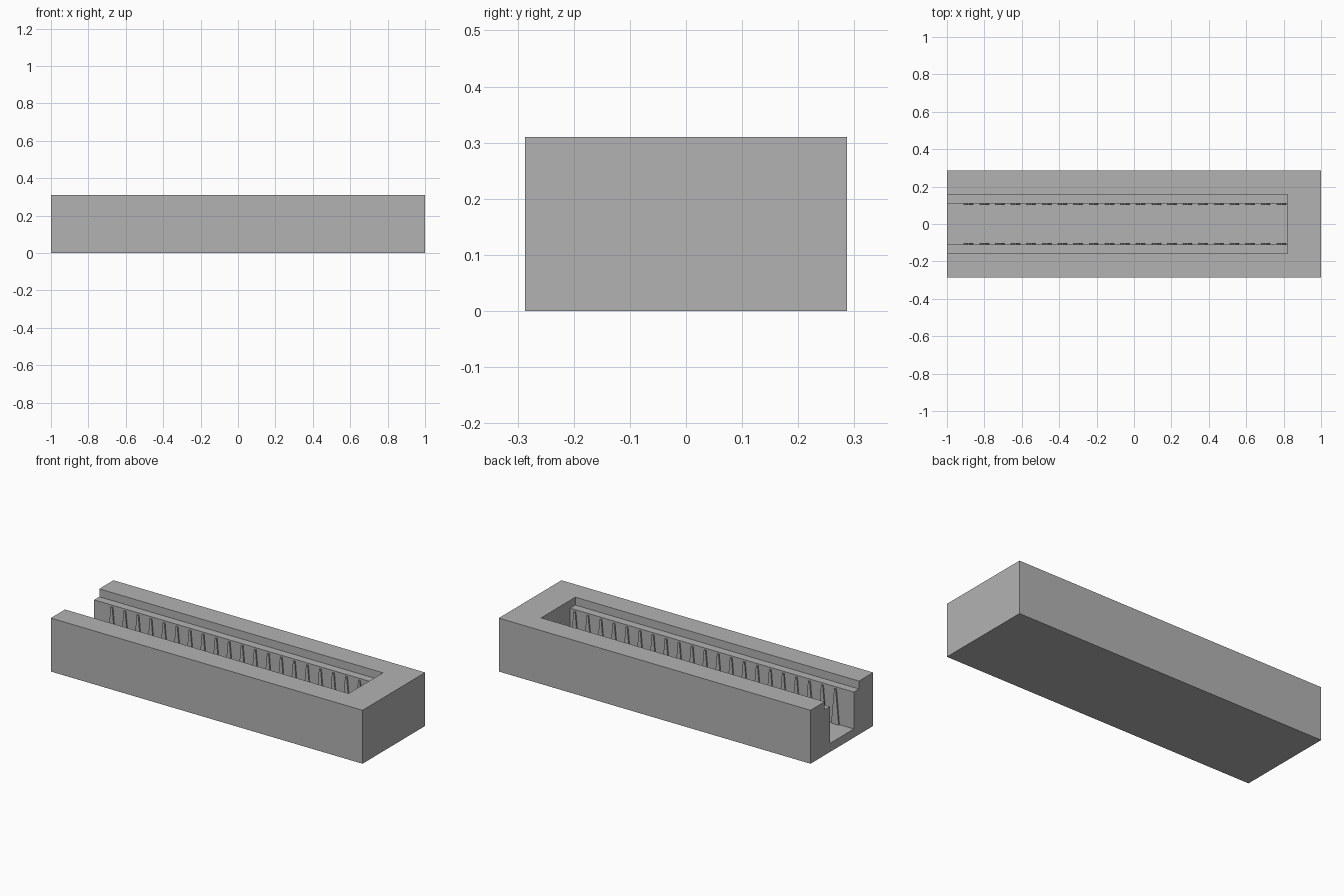
import bpy
import bmesh

if "Cube" in bpy.data.objects:
    bpy.data.objects.remove(bpy.data.objects["Cube"], do_unlink=True)

# Overall sizes
HALF_X, HALF_Y, HEIGHT = 1.0, 0.287, 0.31
END_X = 0.82          # closed end of the channel
RECESS_Y, CHANNEL_Y = 0.157, 0.11
SHELF_Z, FLOOR_Z = 0.264, 0.05

grey = bpy.data.materials.new("plain grey")
grey.use_nodes = True
colour = (0.45, 0.45, 0.45, 1)
grey.diffuse_color = colour
grey.node_tree.nodes["Principled BSDF"].inputs["Base Color"].default_value = colour


def add_object(name, bm):
    bmesh.ops.recalc_face_normals(bm, faces=bm.faces)
    mesh = bpy.data.meshes.new(name)
    bm.to_mesh(mesh)
    bm.free()
    mesh.materials.append(grey)
    obj = bpy.data.objects.new(name, mesh)
    bpy.context.collection.objects.link(obj)
    return obj


def prism(bm, points, offset):
    """Extrude a closed outline along an offset."""
    face = bm.faces.new([bm.verts.new(p) for p in points])
    new = bmesh.ops.extrude_face_region(bm, geom=[face], use_keep_orig=True)
    verts = [v for v in new["geom"] if isinstance(v, bmesh.types.BMVert)]
    bmesh.ops.translate(bm, verts=verts, vec=offset)


# Solid block
bm = bmesh.new()
prism(bm, [(-HALF_X, -HALF_Y, 0), (-HALF_X, HALF_Y, 0),
           (-HALF_X, HALF_Y, HEIGHT), (-HALF_X, -HALF_Y, HEIGHT)],
      (2 * HALF_X, 0, 0))
tray = add_object("tray_body", bm)

# Stepped channel cutter, open at one end
half = [(CHANNEL_Y, FLOOR_Z), (CHANNEL_Y, SHELF_Z),
        (RECESS_Y, SHELF_Z), (RECESS_Y, HEIGHT + 0.1)]
outline = half + [(-y, z) for y, z in reversed(half)]
bm = bmesh.new()
prism(bm, [(-1.1, y, z) for y, z in outline], (1.1 + END_X, 0, 0))
cutter = add_object("channel_cutter", bm)
cutter.hide_render = True

cut = tray.modifiers.new("channel", "BOOLEAN")
cut.operation = "DIFFERENCE"
cut.solver = "EXACT"
cut.object = cutter
bpy.context.view_layer.objects.active = tray
tray.select_set(True)
bpy.ops.object.modifier_apply(modifier=cut.name)
bpy.data.objects.remove(cutter, do_unlink=True)

# Tapered guide ribs along both channel walls
RIBS, FIRST, PITCH, DEPTH = 21, -0.884, 0.0836, 0.008
for side, name in ((1, "back_guide_ribs"), (-1, "front_guide_ribs")):
    bm = bmesh.new()
    for i in range(RIBS):
        x = FIRST + i * PITCH
        wall = side * (CHANNEL_Y + 0.002)
        prism(bm, [(x - 0.024, wall, FLOOR_Z), (x + 0.024, wall, FLOOR_Z),
                   (x + 0.005, wall, SHELF_Z - 0.01),
                   (x - 0.005, wall, SHELF_Z - 0.01)],
              (0, -side * (DEPTH + 0.002), 0))
    add_object(name, bm)
